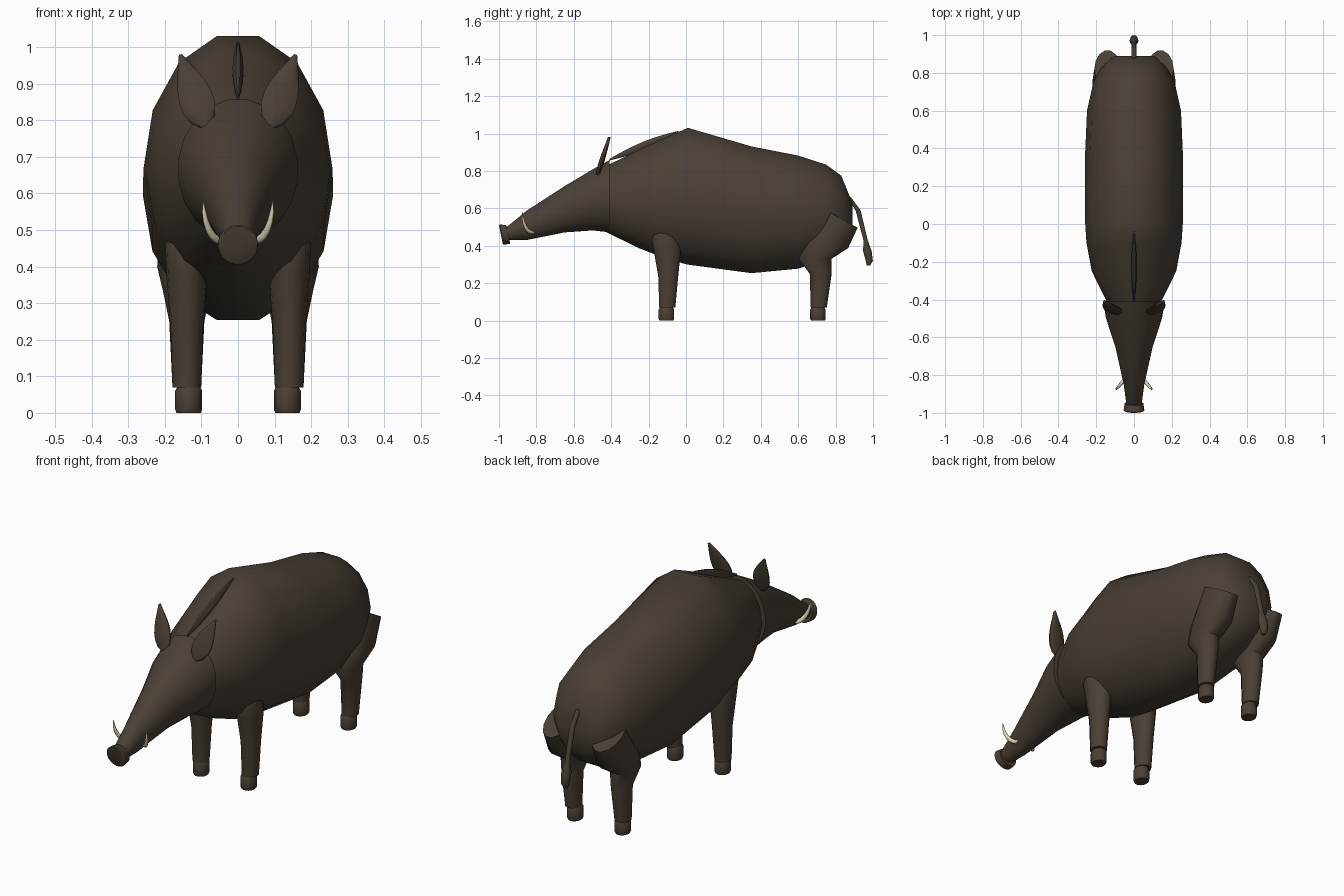
import bpy
import bmesh
import math
from mathutils import Vector

default_cube = bpy.data.objects.get("Cube")
if default_cube:
    bpy.data.objects.remove(default_cube, do_unlink=True)


def material(name, red, green, blue):
    mat = bpy.data.materials.new(name)
    mat.use_nodes = True
    colour = (red, green, blue, 1)
    mat.diffuse_color = colour
    mat.node_tree.nodes["Principled BSDF"].inputs["Base Color"].default_value = colour
    return mat


HIDE = material("dark brown hide", .068, .051, .036)
IVORY = material("ivory", .7, .62, .44)


def loft(name, rings, sides=14, mat=HIDE):
    """Skin a closed tube over rings of (centre, first radius vector, second radius vector)."""
    bm = bmesh.new()
    loops = []
    for centre, across, along in rings:
        angles = [math.tau * (i + .5) / sides for i in range(sides)]
        loops.append([bm.verts.new(Vector(centre) + Vector(across) * math.sin(a)
                                   + Vector(along) * math.cos(a)) for a in angles])
    for lower, upper in zip(loops, loops[1:]):
        for i in range(sides):
            bm.faces.new((lower[i - 1], lower[i], upper[i], upper[i - 1]))
    bm.faces.new(loops[0])
    bm.faces.new(loops[-1])
    bmesh.ops.recalc_face_normals(bm, faces=bm.faces)
    mesh = bpy.data.meshes.new(name)
    bm.to_mesh(mesh)
    bm.free()
    mesh.materials.append(mat)
    obj = bpy.data.objects.new(name, mesh)
    bpy.context.collection.objects.link(obj)
    bpy.ops.object.select_all(action="DESELECT")
    obj.select_set(True)
    bpy.context.view_layer.objects.active = obj
    bpy.ops.object.shade_smooth_by_angle(angle=math.radians(50))


def upright_ring(y, half_width, top, bottom):
    return (0, y, (top + bottom) / 2), (half_width, 0, 0), (0, 0, (top - bottom) / 2)


def level_ring(x, y, z, radius_x, radius_y, tilt=0):
    return (x, y, z), (radius_x, 0, 0), (0, radius_y, tilt)


def leg_ring(x, y, z, radius):
    """Legs are narrower than deep, and lean back where they meet the body."""
    return level_ring(x, y, z, .015 + .55 * radius, radius, y * min(0, .35 - z) / 3)


def body_width(y):
    """Fullest just behind the shoulder, tapering to the neck and blunt at the rump."""
    offset = y - .1
    fullness = 1 - (offset / .82) ** 5 if offset > 0 else 1 - (-offset / .6) ** 2.5
    return .26 * math.sqrt(fullness)


def steps(count):
    return [i / count for i in range(count + 1)]


# Barrel body and rump: station, top, bottom
body_outline = [(-.43, .83, .47), (-.25, .92, .38), (-.1, .99, .32), (.01, 1.04, .29),
                (.35, .94, .245), (.6, .89, .27), (.75, .84, .32), (.83, .78, .37),
                (.89, .63, .45)]
loft("body", [upright_ring(y, body_width(y), top, bottom) for y, top, bottom in body_outline])

# Wedge-shaped head: station, half width, top, bottom
head_outline = [(-.96, .04, .5, .43), (-.85, .055, .59, .43), (-.65, .1, .72, .47),
                (-.5, .15, .81, .48), (-.41, .165, .86, .47)]
loft("head", [upright_ring(*section) for section in head_outline], sides=20)

# Slightly tilted snout disc with a rounded front rim
loft("snout", [((0, y, .46), (radius, 0, 0), (0, -.01, radius))
               for y, radius in ((-.99, .05), (-.985, .055), (-.95, .05))], sides=20)

# Bristle ridge along the shoulders
ridge_start, ridge_end = Vector((0, -.41, .86)), Vector((0, -.04, 1.01))
ridge = []
for t in steps(6):
    swell = .2 + .8 * math.sin(math.pi * t)
    ridge.append((ridge_start.lerp(ridge_end, t), (.016 * swell, 0, 0), (0, 0, .025 * swell)))
loft("mane", ridge, sides=8)

# Tail with a narrow tuft: position and radius
tail_path = [(.87, .66, .012), (.92, .59, .014), (.96, .43, .012), (.97, .37, .024),
             (.98, .32, .02), (.975, .295, .01)]
loft("tail", [level_ring(0, y, z, radius, radius) for y, z, radius in tail_path], sides=10)

# Leg paths from the body down: position and depth radius
leg_paths = {
    "front": [(-.11, .52, .05), (-.11, .46, .08), (-.1, .38, .075), (-.095, .24, .055),
              (-.1, .07, .044)],
    "hind": [(.82, .55, .1), (.75, .4, .12), (.69, .33, .09), (.72, .25, .06), (.71, .07, .044)],
}

for side, label in ((1, "left"), (-1, "right")):
    # Upright leaf-shaped ear, leaning outward and back
    ear_base, ear_tip = Vector((side * .085, -.475, .775)), Vector((side * .158, -.41, .98))
    ear = []
    for t in steps(7):
        width = .004 + .042 * math.sin(math.pi * t ** .7)
        ear.append((ear_base.lerp(ear_tip, t), (side * width, 0, -.4 * width),
                    (0, .007 + width / 7, 0)))
    loft(f"{label}_ear", ear, sides=12)

    # Tusk sweeping out and up along a tapering quarter arc
    tusk = []
    for t in steps(6):
        out, up = math.sin(t * math.pi / 2), 1 - math.cos(t * math.pi / 2)
        radius = .001 + .01 * math.sqrt(1 - t)
        tusk.append(((side * (.045 + .05 * out), -.82 - .055 * out, .47 + .11 * up),
                     (side * radius, 0, -radius / 2), (0, radius, radius / 2)))
    loft(f"{label}_tusk", tusk, sides=10, mat=IVORY)

    # Legs, each ending in a rounded hoof
    for end, path in leg_paths.items():
        loft(f"{label}_{end}_leg", [leg_ring(side * .14, *point) for point in path])
        ankle = path[-1][0] - .005
        loft(f"{label}_{end}_hoof",
             [level_ring(side * .135, ankle, z, .037 * scale, .042 * scale)
              for z, scale in ((0, .9), (.01, 1), (.06, 1), (.08, .7))])
